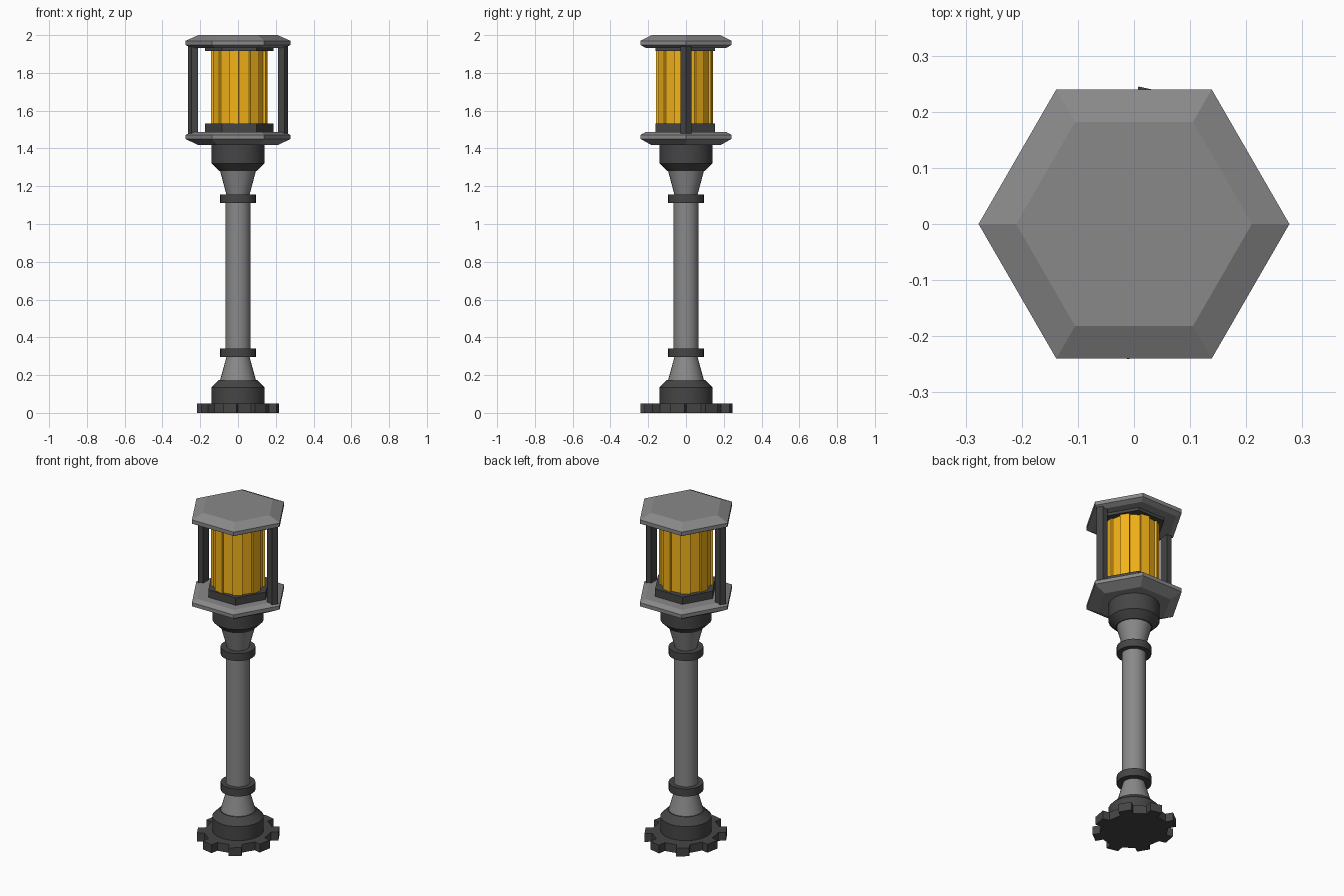
import bpy, bmesh, math
from math import cos, sin, pi

if "Cube" in bpy.data.objects:
    bpy.data.objects.remove(bpy.data.objects["Cube"])


def material(name, rgb):
    m = bpy.data.materials.new(name)
    m.diffuse_color = (*rgb, 1)
    m.use_nodes = True
    m.node_tree.nodes["Principled BSDF"].inputs["Base Color"].default_value = m.diffuse_color
    return m


DARK = material("dark_metal", (0.06, 0.06, 0.06))
GREY = material("grey_metal", (0.25, 0.25, 0.25))
AMBER = material("amber_glass", (0.9, 0.45, 0.01))


def finish(bm, name, mat, loc=(0, 0, 0), smooth=False):
    bmesh.ops.recalc_face_normals(bm, faces=bm.faces)
    me = bpy.data.meshes.new(name)
    bm.to_mesh(me)
    bm.free()
    ob = bpy.data.objects.new(name, me)
    ob.location = loc
    me.materials.append(mat)
    bpy.context.collection.objects.link(ob)
    if smooth:
        bpy.ops.object.select_all(action='DESELECT')
        ob.select_set(True)
        bpy.context.view_layer.objects.active = ob
        bpy.ops.object.shade_smooth_by_angle(angle=math.radians(20))
    return ob


def lathe(name, profile, mat, sides=24, loc=(0, 0, 0)):
    """Closed solid from (radius, z) rings."""
    bm = bmesh.new()
    rings = [[bm.verts.new((r * cos(2 * pi * i / sides), r * sin(2 * pi * i / sides), z))
              for i in range(sides)] for r, z in profile]
    for a, b in zip(rings, rings[1:]):
        for i in range(sides):
            j = (i + 1) % sides
            bm.faces.new((a[i], a[j], b[j], b[i]))
    bm.faces.new(rings[0][::-1])
    bm.faces.new(rings[-1])
    return finish(bm, name, mat, loc, smooth=sides > 8)


def prism(name, points, z0, z1, mat, loc=(0, 0, 0)):
    bm = bmesh.new()
    face = bm.faces.new([bm.verts.new((x, y, z0)) for x, y in points])
    ext = bmesh.ops.extrude_face_region(bm, geom=[face], use_keep_orig=True)
    for v in ext["geom"]:
        if isinstance(v, bmesh.types.BMVert):
            v.co.z = z1
    return finish(bm, name, mat, loc)


def gear(r, depth, sides, sx=1.0, phase=0.0):
    """Outline of a polygon with every other side pushed outward."""
    pts = []
    for k in range(0, sides, 2):
        a0, a1 = (phase - 2 * pi * (k + 1) / sides, phase - 2 * pi * k / sides)
        n = (a0 + a1) / 2
        dx, dy = depth * cos(n), depth * sin(n)
        p, q = (r * cos(a0), r * sin(a0)), (r * cos(a1), r * sin(a1))
        tooth = [p, (p[0] + dx, p[1] + dy), (q[0] + dx, q[1] + dy), q]
        pts = tooth + pts
    return [(x * sx, y) for x, y in pts]


# Toothed foot, slightly narrower in x
prism("toothed_foot", gear(0.199, 0.045, 16, 0.89), 0, 0.05, DARK, (0, 0.002, 0))

# Column
lathe("base_drum", [(0.14, 0.05), (0.14, 0.135), (0.1, 0.175)], DARK)
lathe("lower_cone", [(0.096, 0.17), (0.06, 0.3)], GREY)
lathe("lower_collar", [(0.095, 0.295), (0.095, 0.34)], DARK)
lathe("pole", [(0.067, 0.335), (0.067, 1.115)], GREY)
lathe("upper_collar", [(0.095, 1.11), (0.095, 1.155)], DARK)
lathe("upper_cone", [(0.06, 1.15), (0.096, 1.285)], GREY)
lathe("top_drum", [(0.1, 1.28), (0.14, 1.32), (0.14, 1.42)], DARK)

# Hexagonal plates
lathe("lower_plate", [(0.21, 1.417), (0.277, 1.45), (0.277, 1.472), (0.245, 1.488)], GREY, 6)
lathe("roof_plate", [(0.245, 1.932), (0.277, 1.947), (0.277, 1.97), (0.21, 2.0)], GREY, 6)

# Lamp with hexagonal seats
for name, z0, z1 in (("lamp_seat", 1.485, 1.533), ("lamp_cap", 1.915, 1.935)):
    lathe(name, [(0.182, z0), (0.182, z1)], DARK, 6, (0.006, -0.003, 0))
prism("lamp_glass", gear(0.137, 0.013, 16), 1.53, 1.918, AMBER, (0.006, -0.008, 0))

# Two side struts, outer edge following the hexagon corner
strut = [(0.212, -0.028), (0.245, -0.028), (0.266, 0), (0.245, 0.028), (0.212, 0.028)]
for side, s in (("right", 1), ("left", -1)):
    prism(side + "_strut", [(s * x, s * y) for x, y in strut], 1.48, 1.94, DARK)
